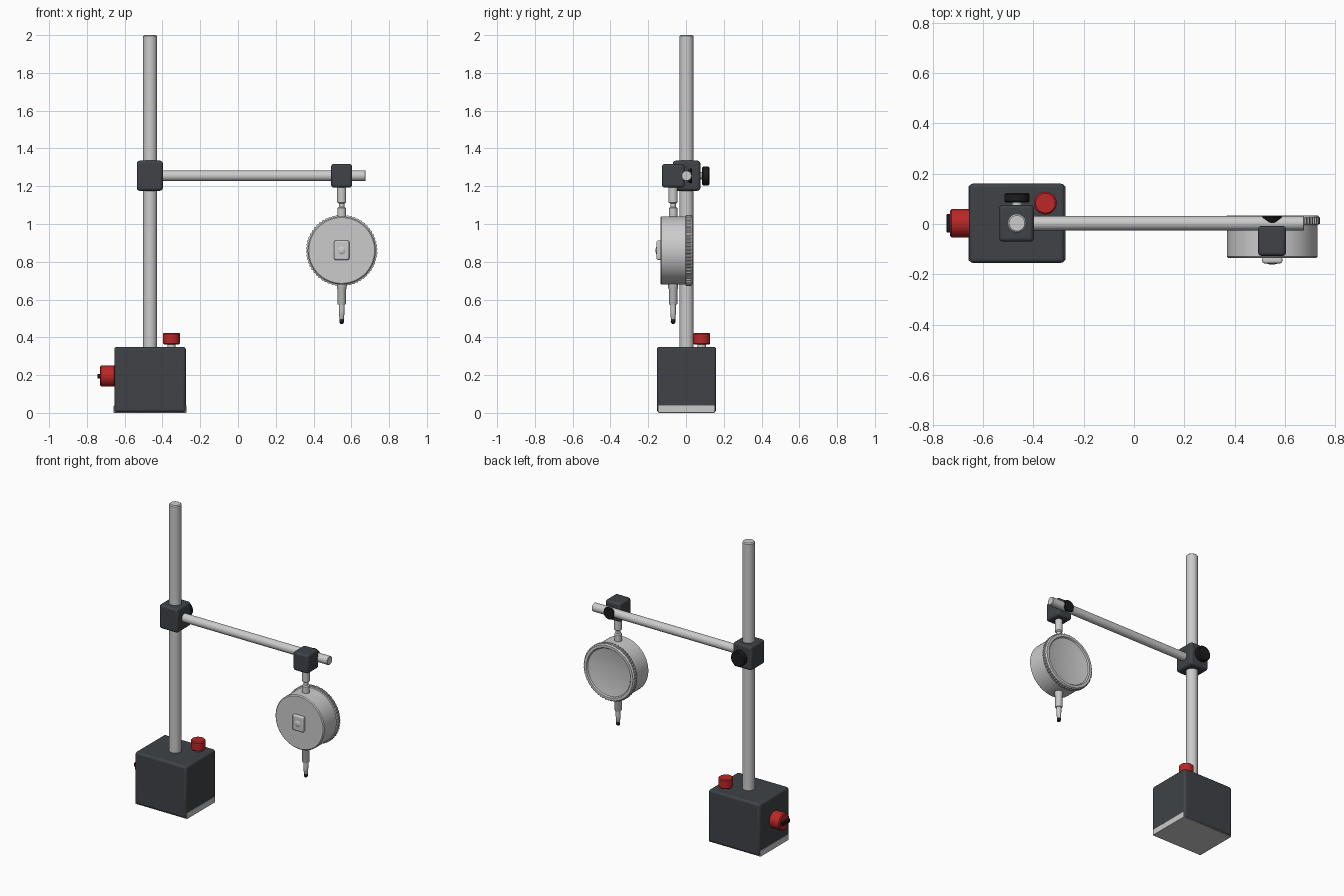
import bpy, bmesh, math
from mathutils import Vector

if "Cube" in bpy.data.objects:
    bpy.data.objects.remove(bpy.data.objects["Cube"])


def material(name, rgb):
    m = bpy.data.materials.new(name)
    m.diffuse_color = (*rgb, 1)
    m.use_nodes = True
    m.node_tree.nodes["Principled BSDF"].inputs["Base Color"].default_value = m.diffuse_color
    return m


DARK = material("dark_paint", (0.05, 0.055, 0.062))
BLACK = material("black_plastic", (0.012, 0.012, 0.014))
RED = material("red_plastic", (0.5, 0.02, 0.02))


def finish(name, bm, loc, mat=None, bevel=0.0):
    bmesh.ops.recalc_face_normals(bm, faces=bm.faces)
    me = bpy.data.meshes.new(name)
    bm.to_mesh(me)
    bm.free()
    ob = bpy.data.objects.new(name, me)
    bpy.context.collection.objects.link(ob)
    ob.location = loc
    if mat:
        me.materials.append(mat)
    bpy.ops.object.select_all(action='DESELECT')
    ob.select_set(True)
    bpy.context.view_layer.objects.active = ob
    bpy.ops.object.shade_smooth_by_angle(angle=math.radians(35))
    if bevel:
        b = ob.modifiers.new("bevel", 'BEVEL')
        b.width, b.segments, b.limit_method = bevel, 3, 'ANGLE'
    return ob


def box(name, lo, hi, mat=None, bevel=0.0):
    lo, hi = Vector(lo), Vector(hi)
    bm = bmesh.new()
    bmesh.ops.create_cube(bm, size=1)
    bmesh.ops.scale(bm, vec=hi - lo, verts=bm.verts)
    return finish(name, bm, (lo + hi) / 2, mat, bevel)


def lathe(name, profile, loc, axis=(0, 0, 1), mat=None, seg=48, teeth=0.0):
    """Revolve (radius, height) points about an axis; teeth cuts every other pair of columns."""
    bm = bmesh.new()
    top_r = max(r for r, h in profile)
    rings = []
    for r, h in profile:
        ring = []
        for i in range(seg):
            a = 2 * math.pi * i / seg
            rr = r - teeth if teeth and r == top_r and i % 4 < 2 else r
            ring.append(bm.verts.new((rr * math.cos(a), rr * math.sin(a), h)))
        rings.append(ring)
    for a, b in zip(rings, rings[1:]):
        for i in range(seg):
            j = (i + 1) % seg
            bm.faces.new((a[i], a[j], b[j], b[i]))
    bm.faces.new(rings[0])
    bm.faces.new(rings[-1])
    q = Vector((0, 0, 1)).rotation_difference(Vector(axis))
    for v in bm.verts:
        v.co = q @ v.co
    return finish(name, bm, loc, mat)


def rod(name, r, h0, h1, loc, axis=(0, 0, 1), mat=None, c=0.006, **kw):
    return lathe(name, [(r - c, h0), (r, h0 + c), (r, h1 - c), (r - c, h1)], loc, axis, mat, **kw)


CX, CY = -0.465, 0.003      # column axis
GX, GY = 0.549, -0.068      # gauge stem axis
AZ, DZ = 1.255, 0.86        # arm and dial heights
Y = (0, 1, 0)

# Magnetic base with steel sole plate
box("magnetic_base", (-0.655, -0.154, 0.003), (-0.276, 0.16, 0.35), DARK, 0.014)
box("sole_plate", (-0.658, -0.146, 0), (-0.273, 0.152, 0.04), None, 0.003)

# Red switch knob on the side, with its grip bar, and red release button on top
rod("switch_knob", 0.056, 0, 0.08, (-0.65, CY, 0.195), (-1, 0, 0), RED)
box("switch_grip", (-0.745, CY - 0.036, 0.183), (-0.725, CY + 0.036, 0.207), BLACK, 0.003)
rod("release_button", 0.045, 0.362, 0.424, (-0.352, 0.083, 0), mat=RED)
rod("release_stem", 0.022, 0.34, 0.37, (-0.352, 0.083, 0))

# Column and arm
rod("column", 0.037, 0.33, 2.0, (CX, CY, 0))
rod("arm", 0.028, -0.45, 0.676, (0, CY, AZ), (1, 0, 0), c=0.003)

# Column clamp and its tightening knob
box("column_clamp", (-0.535, CY - 0.073, 1.176), (-0.398, CY + 0.073, 1.335), DARK, 0.014)
rod("column_clamp_screw", 0.02, 0.06, 0.1, (CX, 0, AZ), Y)
rod("column_clamp_knob", 0.05, 0.085, 0.124, (CX, 0, AZ), Y, BLACK)

# Gauge clamp and its tapered knob
box("gauge_clamp", (0.493, -0.127, 1.193), (0.604, -0.008, 1.318), DARK, 0.014)
lathe("gauge_clamp_knob", [(0.018, -0.012), (0.022, -0.006), (0.041, 0.026), (0.037, 0.032)],
      (GX, 0, AZ), Y, BLACK)

# Upper stem joining clamp to dial
lathe("upper_stem", [(0.024, 1.2), (0.024, 1.115), (0.015, 1.108), (0.015, 1.09),
                     (0.023, 1.084), (0.023, 1.0)], (GX, GY, 0))

# Dial case, serrated bezel with dished face
lathe("dial_case", [(0.174, -0.136), (0.180, -0.130), (0.180, 0.008)], (GX, 0, DZ), Y, seg=96)
lathe("dial_bezel", [(0.178, -0.004), (0.189, 0.0), (0.189, 0.026), (0.180, 0.034),
                     (0.163, 0.034), (0.156, 0.024)], (GX, 0, DZ), Y, seg=240, teeth=0.004)
lathe("dial_face", [(0.157, 0.010), (0.157, 0.0265), (0.12, 0.0205), (0.08, 0.016),
                    (0.04, 0.0135), (0.004, 0.013)], (GX, 0.0, DZ), Y, seg=64)
# Trim the bezel to an open ring so the dished face shows
bez = bpy.data.objects["dial_bezel"]
bm = bmesh.new()
bm.from_mesh(bez.data)
bmesh.ops.delete(bm, geom=[f for f in bm.faces if len(f.verts) > 4], context='FACES_ONLY')
bm.to_mesh(bez.data)
bm.free()

# Mounting lug with domed screw on the case back
box("back_lug", (GX - 0.04, -0.156, 0.81), (GX + 0.04, -0.13, 0.912), None, 0.008)
lathe("lug_screw", [(0.024, 0.15), (0.023, 0.154), (0.018, 0.158), (0.01, 0.1605), (0.002, 0.161)],
      (GX, 0, DZ), (0, -1, 0), seg=32)

# Lower sleeve, plunger and contact point
lathe("lower_sleeve", [(0.026, 0.72), (0.026, 0.66), (0.023, 0.655), (0.023, 0.578), (0.02, 0.573)],
      (GX, GY, 0))
lathe("plunger", [(0.015, 0.59), (0.015, 0.54), (0.012, 0.495), (0.008, 0.49)], (GX, GY, 0))
lathe("contact_point", [(0.007, 0.5), (0.012, 0.492), (0.013, 0.484), (0.010, 0.475), (0.003, 0.47)],
      (GX, GY, 0), mat=BLACK, seg=24)
